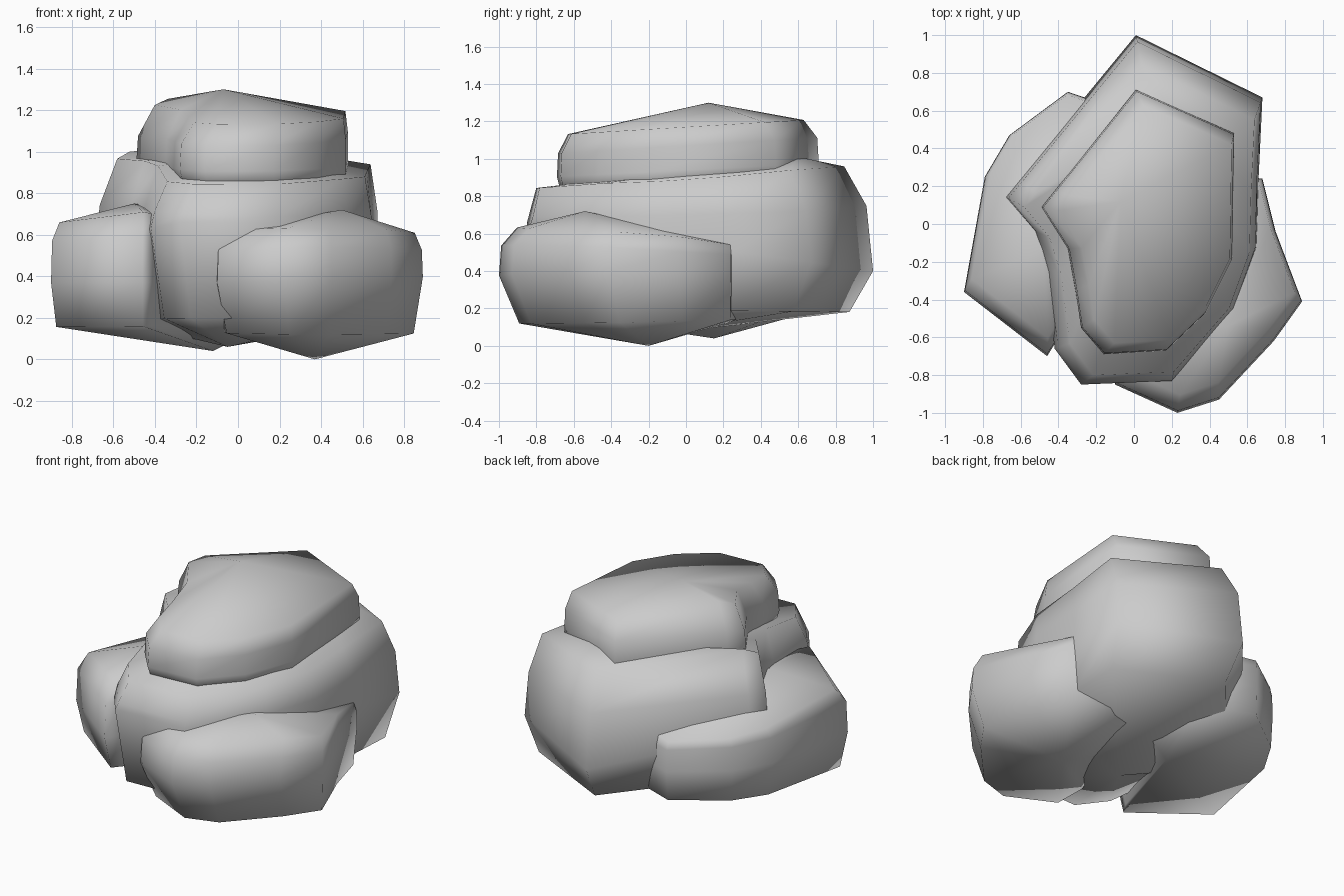
import bpy, bmesh


def rock(name, outline, pivot, rings, bottom, top):
    """Loft an outline through rings (z, scale, slope_x, slope_y), closed by two apex points.
    An optional third outline value raises that corner of the top ring."""
    bm = bmesh.new()
    loops = []
    for k, (z, s, sx, sy) in enumerate(rings):
        loop = []
        for x, y, *lift in outline:
            px = pivot[0] + (x - pivot[0]) * s
            py = pivot[1] + (y - pivot[1]) * s
            extra = lift[0] if lift and k == len(rings) - 1 else 0
            loop.append(bm.verts.new((px, py, z + sx * px + sy * py + extra)))
        loops.append(loop)
    n = len(outline)
    for a, b in zip(loops, loops[1:]):
        for i in range(n):
            j = (i + 1) % n
            bm.faces.new((a[i], a[j], b[j], b[i]))
    low, high = bm.verts.new(bottom), bm.verts.new(top)
    for i in range(n):
        j = (i + 1) % n
        bm.faces.new((loops[0][j], loops[0][i], low))
        bm.faces.new((loops[-1][i], loops[-1][j], high))
    bmesh.ops.recalc_face_normals(bm, faces=bm.faces)
    for f in bm.faces:
        f.smooth = True
    me = bpy.data.meshes.new(name)
    bm.to_mesh(me)
    bm.free()
    ob = bpy.data.objects.new(name, me)
    bpy.context.collection.objects.link(ob)
    return ob


# Large central boulder
rock("central_boulder",
     [(-0.69, 0.15, 0.07), (-0.54, -0.03, 0.07), (-0.47, -0.25, 0.06), (-0.42, -0.66, 0.01),
      (-0.28, -0.85, 0.01), (0.20, -0.83, 0.01), (0.53, -0.45, 0.01), (0.65, -0.12),
      (0.66, 0.25), (0.68, 0.67, 0.01), (0.01, 1.0, 0.01), (-0.62, 0.235, 0.10)],
     (0.3, -0.4),
     [(0.19, 0.91, 0, -0.01), (0.54, 1.0, 0, -0.14), (0.72, 0.975, -0.03, 0.03),
      (0.89, 0.89, 0, 0.07)],
     (-0.05, -0.2, 0.06), (0.2, 0.6, 1.01))

# Slab on top
rock("top_slab",
     [(-0.49, 0.09, 0.05), (-0.35, -0.13, 0.04), (-0.31, -0.35, 0.015), (-0.28, -0.55),
      (-0.16, -0.69), (0.17, -0.67), (0.38, -0.47), (0.52, -0.19), (0.53, 0.48),
      (0.01, 0.71), (-0.42, 0.177, 0.075)],
     (0.4, -0.1),
     [(0.85, 0.97, 0, 0.03), (0.94, 1.0, 0, 0.05), (1.07, 0.99, 0, 0.06),
      (1.17, 0.90, 0, 0.06)],
     (0.1, 0.0, 0.83), (-0.07, 0.12, 1.30))

# Low boulder on the left
rock("left_boulder",
     [(-0.90, -0.36), (-0.46, -0.70), (-0.41, -0.62), (-0.2, -0.2), (0.2, 0.2),
      (0.0, 0.58), (-0.35, 0.70), (-0.66, 0.47), (-0.79, 0.25)],
     (-0.4, 0.5),
     [(0.18, 0.95, 0.02, 0.02), (0.37, 1.0, 0, 0), (0.55, 0.99, 0, -0.06),
      (0.65, 0.92, 0.03, -0.12)],
     (-0.12, 0.15, 0.04), (-0.5, -0.15, 0.75))

# Low boulder on the right
rock("right_boulder",
     [(0.89, -0.41, 0.02), (0.75, -0.04, 0.02), (0.68, 0.24), (0.2, 0.3), (0.05, -0.2),
      (-0.11, -0.62), (-0.10, -0.85), (0.23, -1.0), (0.45, -0.93), (0.74, -0.62, 0.02)],
     (0.4, 0.2),
     [(0.14, 0.91, -0.01, 0.02), (0.37, 1.0, 0.03, 0), (0.48, 0.99, 0.03, -0.05),
      (0.56, 0.92, 0, -0.08)],
     (0.37, -0.2, 0.0), (0.5, -0.54, 0.72))
